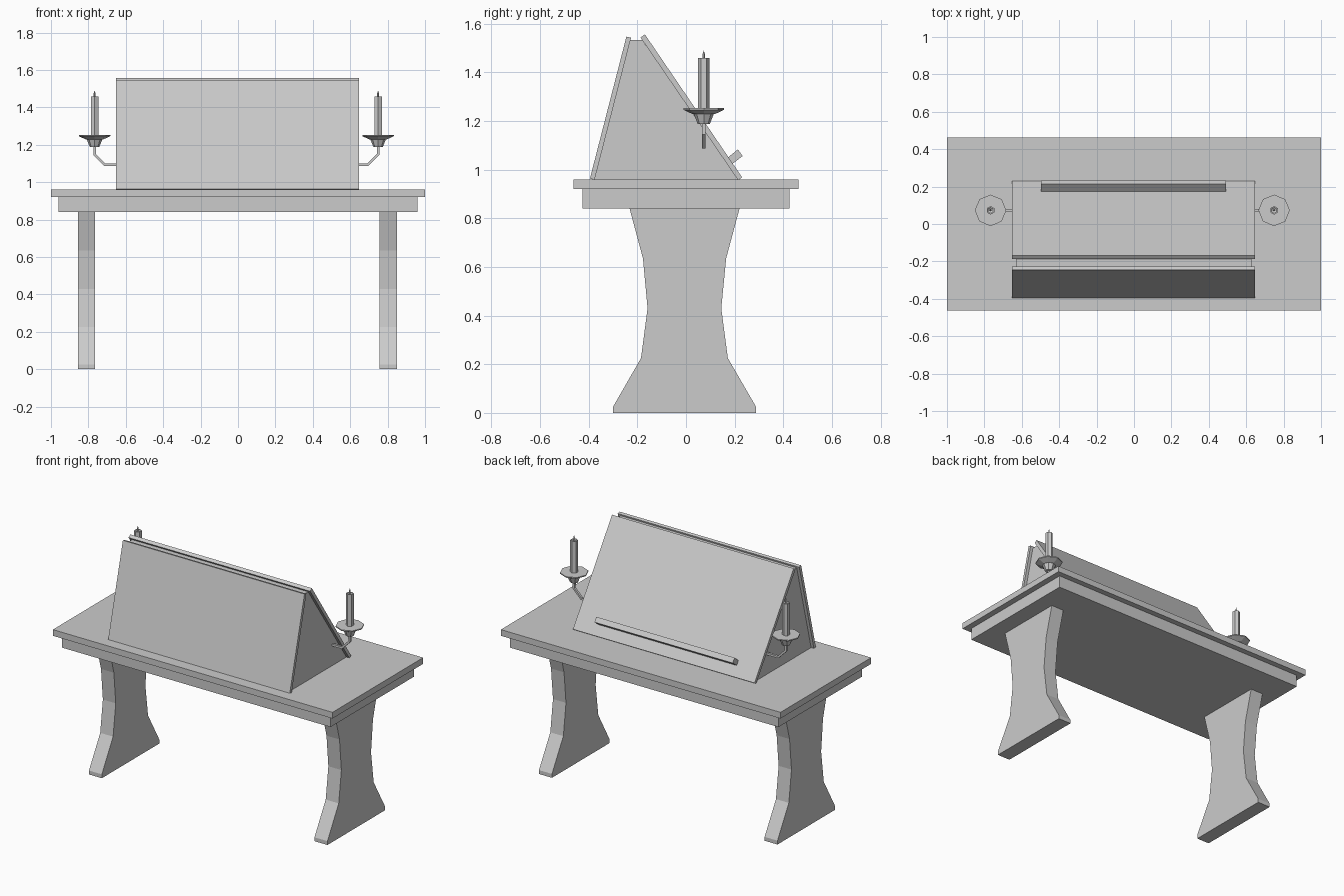
import bpy, bmesh, math
from mathutils import Vector

if "Cube" in bpy.data.objects:
    bpy.data.objects.remove(bpy.data.objects["Cube"])


def make(name, bm):
    bmesh.ops.recalc_face_normals(bm, faces=bm.faces)
    me = bpy.data.meshes.new(name)
    bm.to_mesh(me)
    bm.free()
    ob = bpy.data.objects.new(name, me)
    bpy.context.collection.objects.link(ob)
    return ob


def extrude_x(name, profile, x0, x1):
    """Solid from a (y, z) outline, swept along x."""
    bm = bmesh.new()
    f = bm.faces.new([bm.verts.new((x0, y, z)) for y, z in profile])
    r = bmesh.ops.extrude_face_region(bm, geom=[f])
    vs = [v for v in r["geom"] if isinstance(v, bmesh.types.BMVert)]
    bmesh.ops.translate(bm, verts=vs, vec=(x1 - x0, 0, 0))
    return make(name, bm)


def box(name, x0, x1, y0, y1, z0, z1):
    return extrude_x(name, [(y0, z0), (y1, z0), (y1, z1), (y0, z1)], x0, x1)


def lathe(name, profile, sides, cx, cy):
    """Faceted turned part from (radius, z) rings, closed at both ends."""
    bm = bmesh.new()
    rings = []
    for r, z in profile:
        n = 1 if r == 0 else sides
        rings.append([bm.verts.new((cx + r * math.sin(math.tau * i / n),
                                    cy + r * math.cos(math.tau * i / n), z)) for i in range(n)])
    for a, b in zip(rings, rings[1:]):
        for i in range(sides):
            j = (i + 1) % sides
            quad = [a[i % len(a)], a[j % len(a)], b[j % len(b)], b[i % len(b)]]
            bm.faces.new(list(dict.fromkeys(quad)))
    for ring in (rings[0], rings[-1]):
        if len(ring) > 1:
            bm.faces.new(ring)
    return make(name, bm)


def arm(name, pts, r):
    """Bent square bar lying in an x-z plane."""
    bm = bmesh.new()
    pts = [Vector(p) for p in pts]
    rings = []
    for i, p in enumerate(pts):
        d0 = (p - pts[max(i - 1, 0)]).normalized()
        d1 = (pts[min(i + 1, len(pts) - 1)] - p).normalized()
        t = (d0 + d1).normalized()
        side, up = Vector((0, r, 0)), Vector((-t.z, 0, t.x)) * r
        rings.append([bm.verts.new(p + side * a + up * b)
                      for a, b in ((1, 1), (-1, 1), (-1, -1), (1, -1))])
    for a, b in zip(rings, rings[1:]):
        for i in range(4):
            bm.faces.new([a[i], a[(i + 1) % 4], b[(i + 1) % 4], b[i]])
    bm.faces.new(rings[0])
    bm.faces.new(rings[-1])
    return make(name, bm)


# Table top and apron
box("table_top", -1, 1, -0.463, 0.463, 0.92, 0.96)
box("table_apron", -0.96, 0.96, -0.426, 0.426, 0.84, 0.92)

# Waisted slab legs
leg = [(-0.30, 0), (-0.30, 0.025), (-0.185, 0.225), (-0.158, 0.43), (-0.177, 0.635),
       (-0.232, 0.84), (0.22, 0.84), (0.165, 0.635), (0.145, 0.43), (0.172, 0.225),
       (0.288, 0.025), (0.288, 0)]
extrude_x("left_leg", leg, -0.856, -0.764)
extrude_x("right_leg", leg, 0.757, 0.85)

# Book stand: wedge body, two sloping boards, page ledge
extrude_x("stand_body", [(-0.385, 0.96), (0.218, 0.96), (-0.18, 1.532), (-0.232, 1.532)],
          -0.632, 0.627)
extrude_x("front_board", [(-0.395, 0.963), (-0.376, 0.958), (-0.226, 1.542), (-0.245, 1.547)],
          -0.652, 0.647)
extrude_x("back_board", [(0.214, 0.957), (0.231, 0.968), (-0.169, 1.556), (-0.187, 1.543)],
          -0.652, 0.647)
extrude_x("page_ledge", [(0.168, 1.046), (0.187, 1.021), (0.233, 1.056), (0.213, 1.083)],
          -0.497, 0.492)

# Candle brackets on both sides
CY = 0.073
for side, s, cx in (("left", -1, -0.767), ("right", 1, 0.749)):
    arm(side + "_candle_arm", [(s * 0.615, CY, 1.093), (cx - s * 0.055, CY, 1.093),
                               (cx, CY, 1.148), (cx, CY, 1.2)], 0.007)
    lathe(side + "_drip_dish", [(0.025, 1.19), (0.036, 1.228), (0.045, 1.228),
                                (0.084, 1.246), (0.084, 1.253)], 8, cx, CY)
    lathe(side + "_candle_cup", [(0.025, 1.188), (0.042, 1.23)], 8, cx, CY)
    lathe(side + "_candle", [(0.023, 1.245), (0.023, 1.458), (0.016, 1.458), (0, 1.448)],
          6, cx, CY)
    lathe(side + "_wick", [(0.005, 1.445), (0.005, 1.475), (0, 1.49)], 4, cx, CY)
